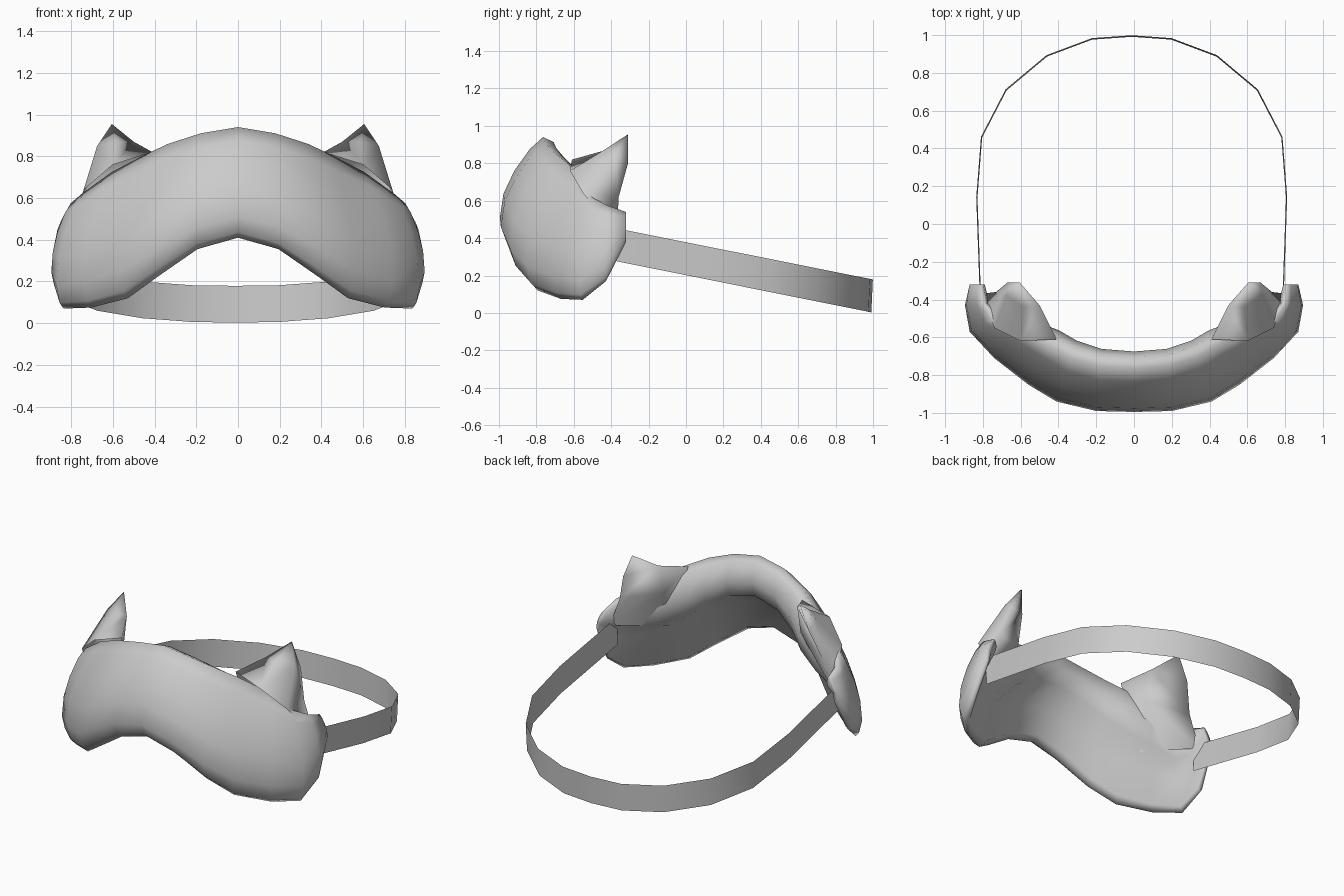
import bpy, bmesh
from math import sin, cos, radians
from mathutils import Vector

cube = bpy.data.objects.get("Cube")
if cube:
    bpy.data.objects.remove(cube, do_unlink=True)

grey = bpy.data.materials.new("soft_grey")
grey.use_nodes = True
grey.diffuse_color = (0.6, 0.6, 0.6, 1)
grey.node_tree.nodes["Principled BSDF"].inputs["Base Color"].default_value = (0.6, 0.6, 0.6, 1)


def make_object(name, bm, closed=True):
    if closed:
        bmesh.ops.recalc_face_normals(bm, faces=bm.faces)
    mesh = bpy.data.meshes.new(name)
    bm.to_mesh(mesh)
    bm.free()
    mesh.materials.append(grey)
    mesh.shade_smooth()
    obj = bpy.data.objects.new(name, mesh)
    bpy.context.collection.objects.link(obj)


def bridge(bm, a, b, loop):
    count = len(a)
    for i in range(count if loop else count - 1):
        j = (i + 1) % count
        bm.faces.new((a[i], b[i], b[j], a[j]))


# Padded mask: (depth, height) fractions of one section, front lip round to back lip
section = [(0.2, 0), (0.09, 0.05), (0, 0.19), (0.06, 0.43), (0.24, 0.66),
           (0.5, 0.88), (0.72, 1), (0.9, 0.95), (1, 0.74), (0.9, 0.55),
           (0.42, 0.38), (0.35, 0.05)]

# Stations from centre to temple: x, y, bottom, top, thickness, inward angle
half = [(0, -0.995, 0.41, 0.94, 0.32, 0),
        (0.2, -0.99, 0.355, 0.91, 0.33, 5),
        (0.41, -0.94, 0.22, 0.86, 0.34, 18),
        (0.56, -0.85, 0.12, 0.81, 0.33, 30),
        (0.74, -0.71, 0.075, 0.725, 0.28, 42),
        (0.87, -0.57, 0.07, 0.62, 0.19, 62),
        (0.895, -0.43, 0.17, 0.575, 0.13, 85),
        (0.87, -0.32, 0.38, 0.54, 0.08, 90)]
mirrored = [(-x, y, lo, hi, t, -a) for x, y, lo, hi, t, a in reversed(half[1:])]

bm = bmesh.new()
rings = []
for x, y, low, high, thick, angle in mirrored + half:
    inward = Vector((-sin(radians(angle)), cos(radians(angle)), 0)) * thick
    rings.append([bm.verts.new(Vector((x, y, low + (high - low) * h)) + inward * d)
                  for d, h in section])
for a, b in zip(rings, rings[1:]):
    bridge(bm, a, b, True)
bm.faces.new(rings[0])
bm.faces.new(rings[-1])
make_object("padded_mask", bm)

# Ears that lean back, with a ridged front and a back that runs down into the mask
ear_points = {
    "tip": (0.605, -0.31, 0.955), "outer": (0.675, -0.38, 0.85),
    "outer_base": (0.74, -0.55, 0.64), "inner": (0.5, -0.43, 0.87),
    "inner_base": (0.41, -0.61, 0.82), "back": (0.67, -0.31, 0.8),
    "back_low": (0.73, -0.36, 0.62), "back_inner": (0.49, -0.48, 0.68),
    "root": (0.81, -0.37, 0.42), "root_inner": (0.55, -0.6, 0.4),
    "ridge": (0.585, -0.44, 0.87), "ridge_base": (0.6, -0.62, 0.76)}
ear_faces = ["tip outer back", "outer outer_base back_low back",
             "outer_base root back_low", "tip back inner",
             "inner back back_low back_inner", "inner back_inner inner_base",
             "back_inner back_low root root_inner", "inner_base back_inner root_inner",
             "tip ridge outer", "outer ridge ridge_base outer_base",
             "tip inner ridge", "inner inner_base ridge_base ridge"]
for name, side in (("left_ear", 1), ("right_ear", -1)):
    bm = bmesh.new()
    verts = {k: bm.verts.new((x * side, y, z)) for k, (x, y, z) in ear_points.items()}
    for face in ear_faces:
        bm.faces.new([verts[k] for k in face.split()])
    make_object(name, bm)

# Thin head strap sloping down to the back, slightly flared at the top
path = [(0.8, -0.42), (0.82, 0.14), (0.795, 0.46), (0.665, 0.71),
        (0.45, 0.89), (0.21, 0.98), (0, 0.995)]
path += [(-x, y) for x, y in reversed(path[:-1])]
bm = bmesh.new()
edges = []
for x, y in path:
    middle = 0.29 - 0.2 * y
    edges.append([bm.verts.new((x * (1 + s * 0.004) - 0.012, y * (1 + s * 0.004),
                                middle + s * 0.088)) for s in (-1, 1)])
for a, b in zip(edges, edges[1:]):
    bridge(bm, a, b, False)
make_object("head_strap", bm)
